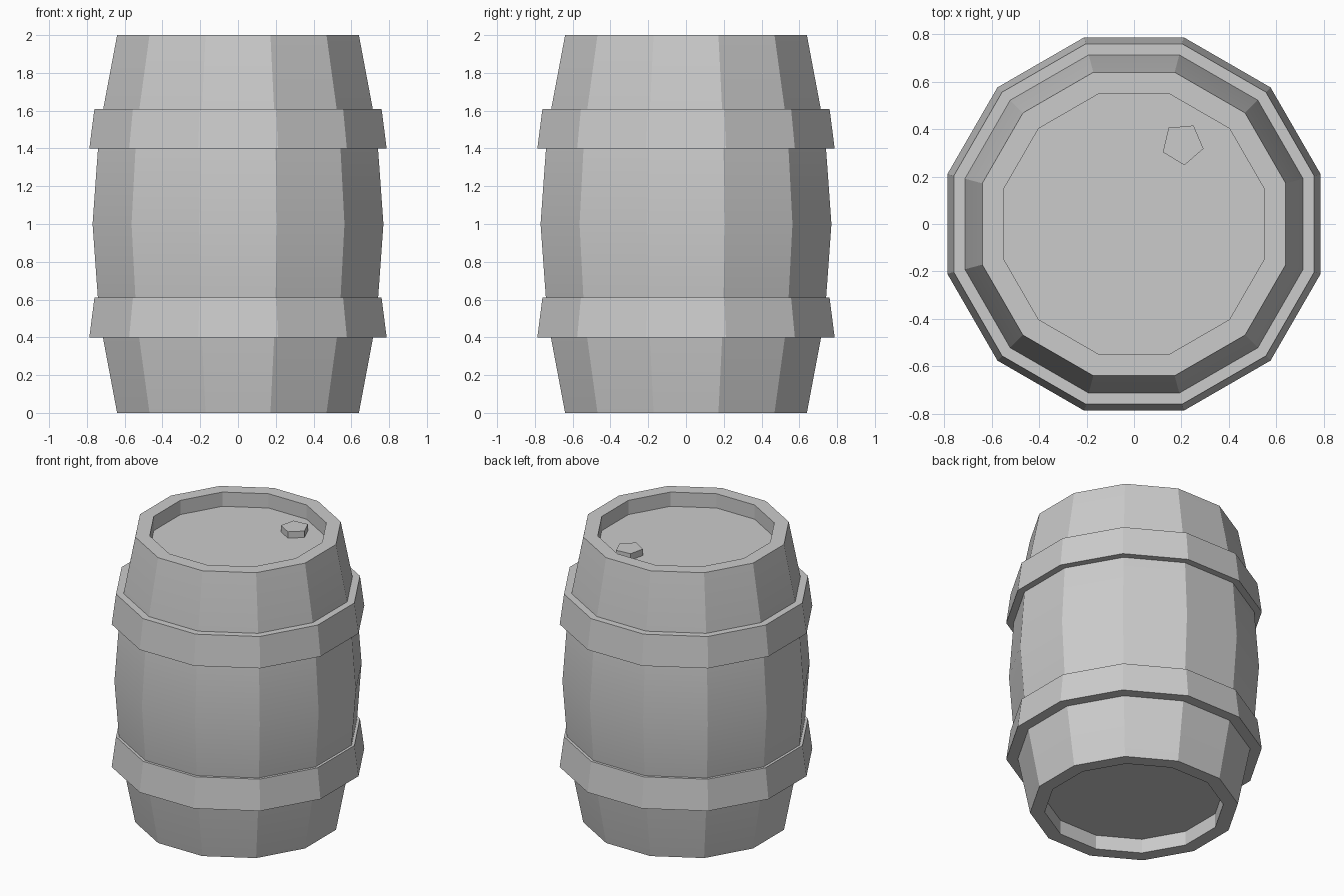
import bpy
import bmesh
from math import cos, sin, pi, radians

cube = bpy.data.objects.get("Cube")
if cube:
    bpy.data.objects.remove(cube, do_unlink=True)

SIDES = 12

grey = bpy.data.materials.new("plain grey")
grey.use_nodes = True
colour = (0.6, 0.6, 0.6, 1)
grey.diffuse_color = colour
grey.node_tree.nodes["Principled BSDF"].inputs["Base Color"].default_value = colour


def lathe(name, profile, sides=SIDES, start=pi / SIDES, closed=False, centre=(0, 0, 0)):
    """Turn a profile of (distance to flat side, height) around the z axis."""
    bm = bmesh.new()
    rings = []
    for flat, z in profile:
        r = flat / cos(pi / sides)
        angles = [start + 2 * pi * i / sides for i in range(sides)]
        rings.append([bm.verts.new((r * cos(a), r * sin(a), z)) for a in angles])
    pairs = list(zip(rings, rings[1:]))
    if closed:
        pairs.append((rings[-1], rings[0]))
    else:
        bm.faces.new(rings[0])
        bm.faces.new(rings[-1])
    for a, b in pairs:
        for i in range(sides):
            j = (i + 1) % sides
            bm.faces.new((a[i], a[j], b[j], b[i]))
    bmesh.ops.recalc_face_normals(bm, faces=bm.faces)
    mesh = bpy.data.meshes.new(name)
    bm.to_mesh(mesh)
    bm.free()
    mesh.materials.append(grey)
    obj = bpy.data.objects.new(name, mesh)
    obj.location = centre
    bpy.context.collection.objects.link(obj)
    # Staves blend along their height but stay faceted around the barrel
    bpy.ops.object.select_all(action='DESELECT')
    obj.select_set(True)
    bpy.context.view_layer.objects.active = obj
    bpy.ops.object.shade_smooth_by_angle(angle=radians(20))
    return obj


# Bulging body with a recessed head at both ends
lower = [(0.55, 0.1), (0.55, 0), (0.64, 0), (0.734, 0.5)]
upper = [(r, 2 - z) for r, z in reversed(lower)]
lathe("barrel_body", lower + [(0.77, 1)] + upper)

# Two flared hoops
for name, z in (("lower_hoop", 0.4), ("upper_hoop", 1.4)):
    lathe(name, [(0.69, 0), (0.787, 0), (0.76, 0.21), (0.69, 0.21)],
          closed=True, centre=(0, 0, z))

# Five-sided bung on the top head
lathe("bung", [(0.073, 0), (0.073, 0.055)], sides=5, start=radians(59),
      centre=(0.205, 0.338, 1.89))
